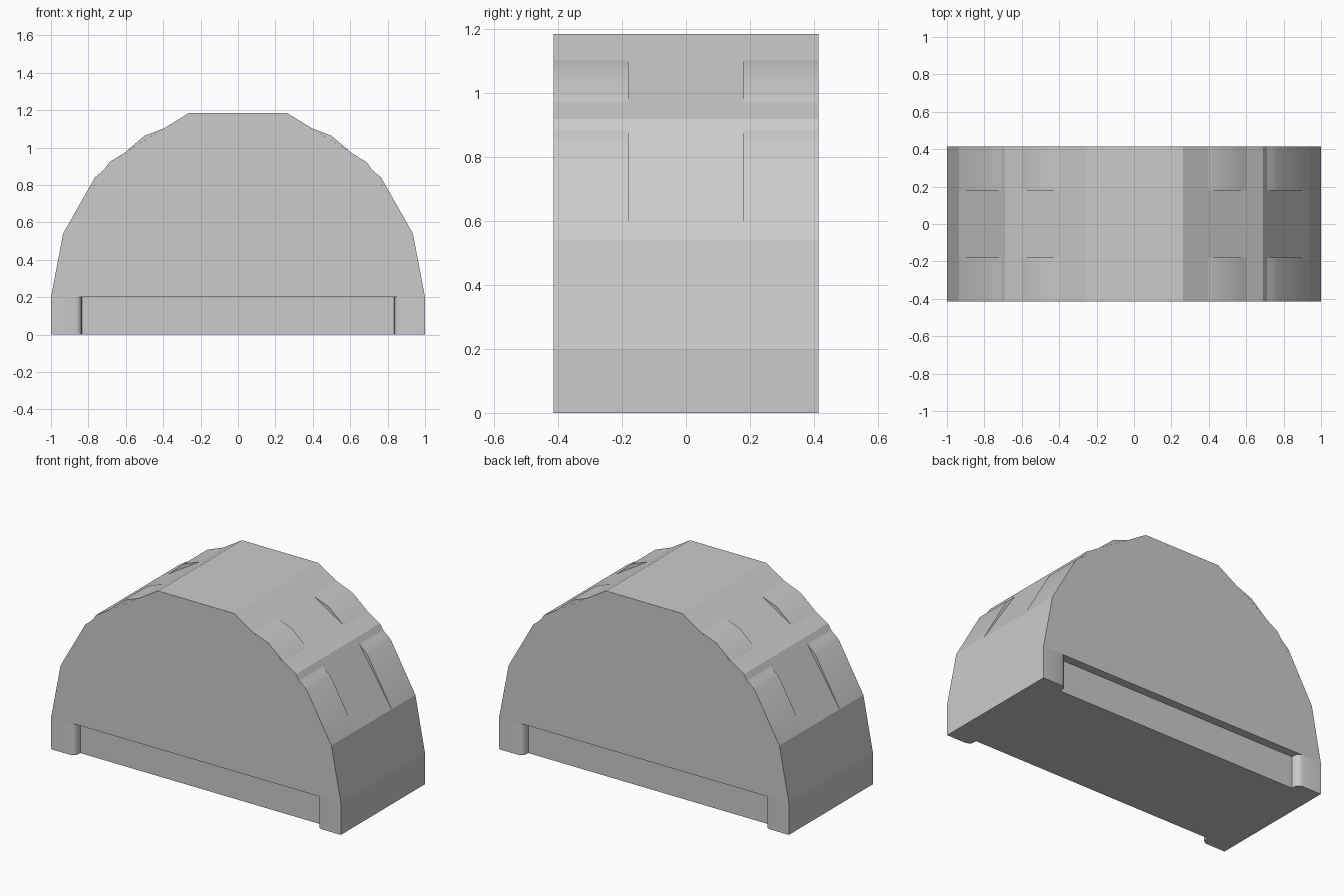
import bpy, bmesh
from math import radians

if "Cube" in bpy.data.objects:
    bpy.data.objects.remove(bpy.data.objects["Cube"])

HALF_Y = 0.414


def prism(name, outline, axis, start, end, smooth=None):
    """Extrude a 2D outline along y (outline is x,z) or z (outline is x,y)."""
    bm = bmesh.new()

    def place(p, d):
        return (p[0], d, p[1]) if axis == 'y' else (p[0], p[1], d)

    a = [bm.verts.new(place(p, start)) for p in outline]
    b = [bm.verts.new(place(p, end)) for p in outline]
    bm.faces.new(a)
    bm.faces.new(b[::-1])
    n = len(outline)
    for i in range(n):
        bm.faces.new((a[i], b[i], b[(i + 1) % n], a[(i + 1) % n]))
    bmesh.ops.recalc_face_normals(bm, faces=bm.faces)
    mesh = bpy.data.meshes.new(name)
    bm.to_mesh(mesh)
    bm.free()
    if smooth:
        for poly in mesh.polygons:
            poly.use_smooth = True
        mesh.set_sharp_from_angle(angle=radians(smooth))
    obj = bpy.data.objects.new(name, mesh)
    bpy.context.collection.objects.link(obj)
    return obj


def mirrored(half):
    """Append the x-mirrored copy of a right-hand outline."""
    return half + [(-x, v) for x, v in reversed(half)]


# arched body with coarse facets
arch = [(1.0, 0.2), (0.935, 0.54), (0.69, 0.92), (0.262, 1.185)]
prism("arched_body", mirrored(arch), 'y', -HALF_Y, HALF_Y)

# raised pads on the slopes, near the front and back edges
pads = {
    "lower_pad": [(0.935, 0.54), (0.765, 0.84), (0.735, 0.865), (0.712, 0.886)],
    "upper_pad": [(0.605, 0.973), (0.5, 1.063), (0.395, 1.103)],
}
for name, outline in pads.items():
    for sx in (1, -1):
        for sy in (1, -1):
            prism(name, [(sx * x, z) for x, z in outline], 'y',
                  sy * 0.18, sy * HALF_Y, smooth=40)

# base with long recessed sides and rounded corner posts
corner = [(1.0, HALF_Y), (0.87, HALF_Y), (0.85, 0.408), (0.838, 0.395),
          (0.835, 0.362)]
back = mirrored(corner)
front = [(x, -y) for x, y in reversed(back)]
prism("base", back + front, 'z', 0.0, 0.2, smooth=50)
